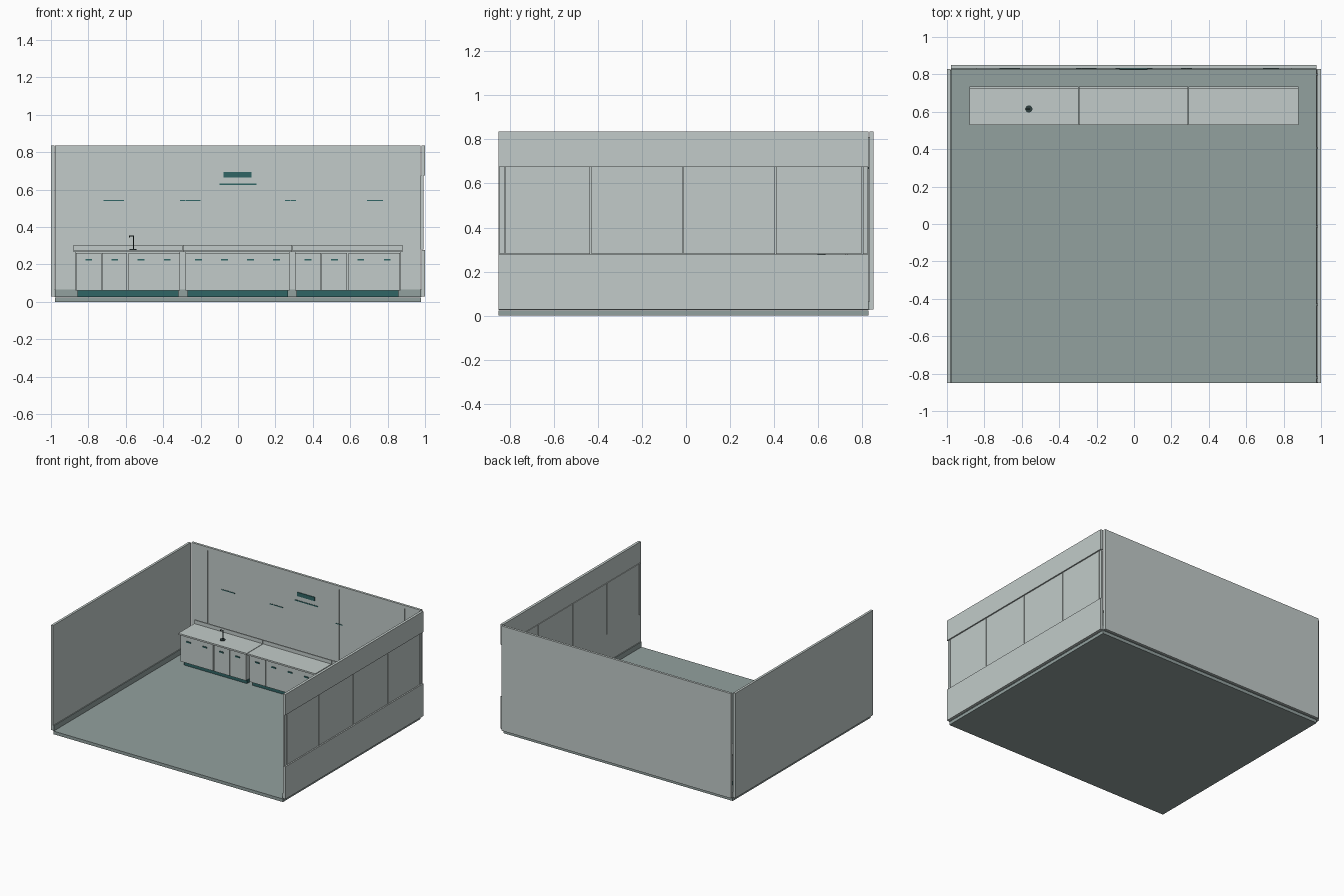
import bpy

cube = bpy.data.objects.get("Cube")
if cube:
    bpy.data.objects.remove(cube, do_unlink=True)


def make_material(name, rgb):
    mat = bpy.data.materials.new(name)
    mat.use_nodes = True
    mat.diffuse_color = (*rgb, 1)
    mat.node_tree.nodes["Principled BSDF"].inputs["Base Color"].default_value = (*rgb, 1)
    return mat


PALE = make_material("pale_grey", (0.54, 0.60, 0.585))
FLOOR = make_material("floor_grey", (0.29, 0.355, 0.345))
TEAL = make_material("dark_teal", (0.03, 0.13, 0.13))
METAL = make_material("dark_metal", (0.03, 0.05, 0.05))


def box(name, x, y, z, mat):
    """Axis-aligned block from (low, high) ranges."""
    lo, hi = zip(x, y, z)
    verts = [(a, b, c) for a in x for b in y for c in z]
    faces = [(0, 1, 3, 2), (4, 6, 7, 5), (0, 4, 5, 1), (2, 3, 7, 6), (0, 2, 6, 4), (1, 5, 7, 3)]
    mesh = bpy.data.meshes.new(name)
    mesh.from_pydata(verts, [], faces)
    mesh.materials.append(mat)
    obj = bpy.data.objects.new(name, mesh)
    bpy.context.collection.objects.link(obj)
    return obj


# Room shell
FRONT, BACK, TOP, BASE = -0.85, 0.828, 0.835, 0.028
box("floor", (-0.978, 0.978), (FRONT, BACK), (0, 0.024), FLOOR)
box("left_wall", (-1, -0.982), (FRONT, BACK), (BASE, TOP), PALE)
box("back_wall", (-0.978, 0.976), (0.832, 0.85), (BASE, TOP), PALE)
box("right_wall_lower", (0.98, 1), (FRONT, BACK), (BASE, 0.278), PALE)
box("right_wall_upper", (0.98, 1), (FRONT, BACK), (0.675, TOP), PALE)

# Recessed window panels with narrow joints
joints = [FRONT, -0.822, -0.432, -0.014, 0.406, 0.8, BACK]
for i, (a, b) in enumerate(zip(joints, joints[1:])):
    box(f"window_panel_{i}", (0.976, 0.991), (a + 0.003, b - 0.003), (0.279, 0.674), PALE)

# Skirting boards
box("back_skirting", (-0.978, 0.976), (0.824, 0.832), (0.025, 0.065), FLOOR)
box("left_skirting", (-0.982, -0.975), (FRONT, 0.824), (0.025, 0.065), FLOOR)
box("right_skirting", (0.973, 0.98), (FRONT, 0.824), (0.025, 0.065), FLOOR)

# Wall joints and plain sign plates
for i, x in enumerate((-0.84, -0.28, 0.28, 0.84)):
    box(f"wall_joint_{i}", (x - 0.001, x + 0.001), (0.829, 0.832), (0.065, 0.81), PALE)
box("sign_block", (-0.078, 0.073), (0.827, 0.832), (0.665, 0.695), TEAL)
box("sign_bar", (-0.098, 0.1), (0.829, 0.832), (0.624, 0.632), TEAL)
for i, (a, b) in enumerate(((-0.72, -0.61), (-0.31, -0.2), (0.25, 0.31), (0.69, 0.775))):
    box(f"label_bar_{i}", (a, b), (0.829, 0.832), (0.538, 0.544), TEAL)


def cabinet(i, left, right, split):
    """Counter, carcass, four doors with handles, and plinth."""
    box(f"counter_{i}", (left, right), (0.53, 0.735), (0.265, 0.277), PALE)
    box(f"splashback_{i}", (left, right), (0.725, 0.735), (0.277, 0.305), PALE)
    a, b = left + 0.012, right - 0.012
    box(f"carcass_{i}", (a, b), (0.55, 0.73), (0.06, 0.265), PALE)
    box(f"plinth_{i}", (a + 0.01, b - 0.01), (0.565, 0.72), (0.025, 0.062), TEAL)
    width = (b - a) / 4
    for k in range(4):
        x0, x1 = a + k * width, a + (k + 1) * width
        gap_l = 0.004 if split and k == 2 else 0.0008
        gap_r = 0.004 if split and k == 1 else 0.0008
        box(f"door_{i}_{k}", (x0 + gap_l, x1 - gap_r), (0.54, 0.55), (0.06, 0.26), PALE)
        mid = (x0 + x1) / 2
        box(f"handle_{i}_{k}", (mid - 0.018, mid + 0.018), (0.533, 0.54), (0.221, 0.23), TEAL)


cabinet(0, -0.88, -0.297, True)
cabinet(1, -0.293, 0.288, False)
cabinet(2, 0.292, 0.88, True)

# Tap on a round base
bpy.ops.mesh.primitive_cylinder_add(vertices=24, radius=0.019, depth=0.006, location=(-0.562, 0.615, 0.28))
base = bpy.context.object
base.name = "tap_base"
base.data.materials.append(METAL)
bpy.ops.object.shade_smooth_by_angle()

curve = bpy.data.curves.new("tap_spout", "CURVE")
curve.dimensions = "3D"
curve.bevel_depth = 0.003
curve.use_fill_caps = True
path = [(-0.558, 0.615, 0.28), (-0.558, 0.615, 0.352), (-0.58, 0.615, 0.352), (-0.58, 0.615, 0.344)]
spline = curve.splines.new("POLY")
spline.points.add(len(path) - 1)
for point, co in zip(spline.points, path):
    point.co = (*co, 1)
curve.materials.append(METAL)
bpy.context.collection.objects.link(bpy.data.objects.new("tap_spout", curve))
